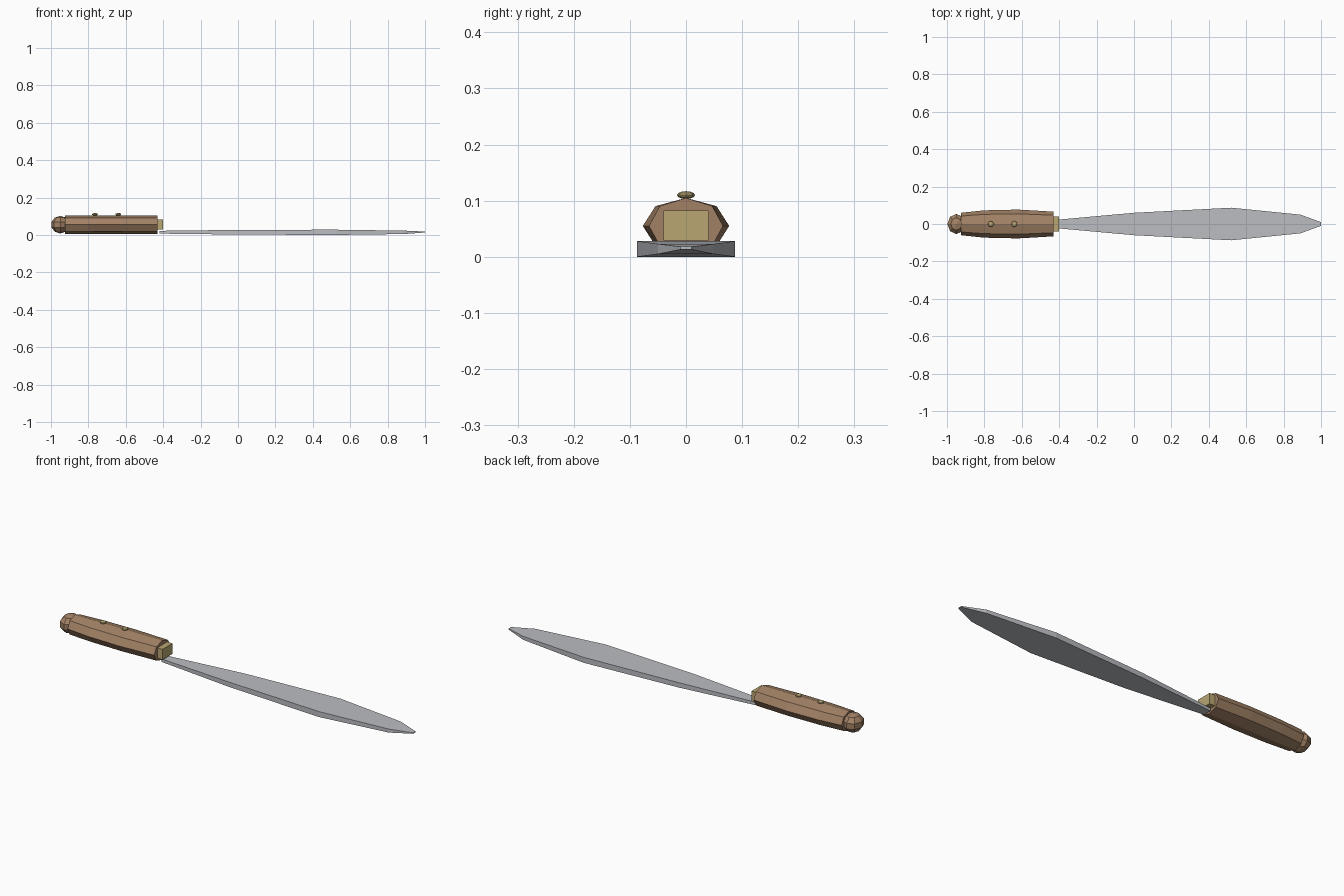
import bpy, bmesh, math
from mathutils import Matrix

if "Cube" in bpy.data.objects:
    bpy.data.objects.remove(bpy.data.objects["Cube"])


def material(name, rgb):
    m = bpy.data.materials.new(name)
    m.diffuse_color = (*rgb, 1)
    m.use_nodes = True
    m.node_tree.nodes["Principled BSDF"].inputs["Base Color"].default_value = m.diffuse_color
    return m


steel = material("steel", (0.50, 0.51, 0.54))
wood = material("wood", (0.36, 0.22, 0.13))
brass = material("brass", (0.48, 0.38, 0.17))


def finish(name, bm, mat):
    bmesh.ops.recalc_face_normals(bm, faces=bm.faces)
    me = bpy.data.meshes.new(name)
    bm.to_mesh(me)
    bm.free()
    me.materials.append(mat)
    ob = bpy.data.objects.new(name, me)
    bpy.context.collection.objects.link(ob)
    return ob


def loft(name, sections, mat):
    """Skin a row of closed (x, y, z) rings and cap both ends."""
    bm = bmesh.new()
    rings = [[bm.verts.new(p) for p in s] for s in sections]
    n = len(rings[0])
    for a, b in zip(rings, rings[1:]):
        for i in range(n):
            j = (i + 1) % n
            bm.faces.new((a[i], a[j], b[j], b[i]))
    bm.faces.new(rings[0])
    bm.faces.new(rings[-1])
    return finish(name, bm, mat)


def ellipsoid(name, centre, size, segments, rings, mat):
    bm = bmesh.new()
    bmesh.ops.create_uvsphere(
        bm, u_segments=segments, v_segments=rings, radius=1,
        matrix=Matrix.Translation(centre) @ Matrix.Diagonal((*size, 1)))
    return finish(name, bm, mat)


# Blade: leaf-shaped plate (x, half width, bottom, top)
blade = [(-0.42, 0.022, 0.007, 0.022), (0.0, 0.06, 0.002, 0.027),
         (0.52, 0.087, 0.0, 0.028), (0.89, 0.05, 0.005, 0.023),
         (1.0, 0.01, 0.013, 0.018)]
loft("blade", [[(x, -w, b), (x, w, b), (x, w, t), (x, -w, t)]
               for x, w, b, t in blade], steel)

# Handle: octagonal grip, swelling in width (x, half width)
grip = [(-0.925, 0.06), (-0.80, 0.073), (-0.62, 0.077), (-0.43, 0.066)]
loft("handle", [[(x, w * math.cos(k * math.pi / 4),
                  0.055 + 0.05 * math.sin(k * math.pi / 4)) for k in range(8)]
                for x, w in grip], wood)

# Pommel
ellipsoid("pommel", (-0.95, 0, 0.055), (0.05, 0.057, 0.047), 8, 5, wood)

# Collar block between handle and blade
bm = bmesh.new()
bmesh.ops.create_cube(bm, size=1, matrix=Matrix.Translation((-0.42, 0, 0.056))
                      @ Matrix.Diagonal((0.04, 0.08, 0.054, 1)))
finish("collar", bm, brass)

# Rivets on top of the handle
for i, x in enumerate((-0.765, -0.64)):
    ellipsoid(f"rivet_{i + 1}", (x, 0, 0.11), (0.016, 0.016, 0.007), 8, 6, brass)
